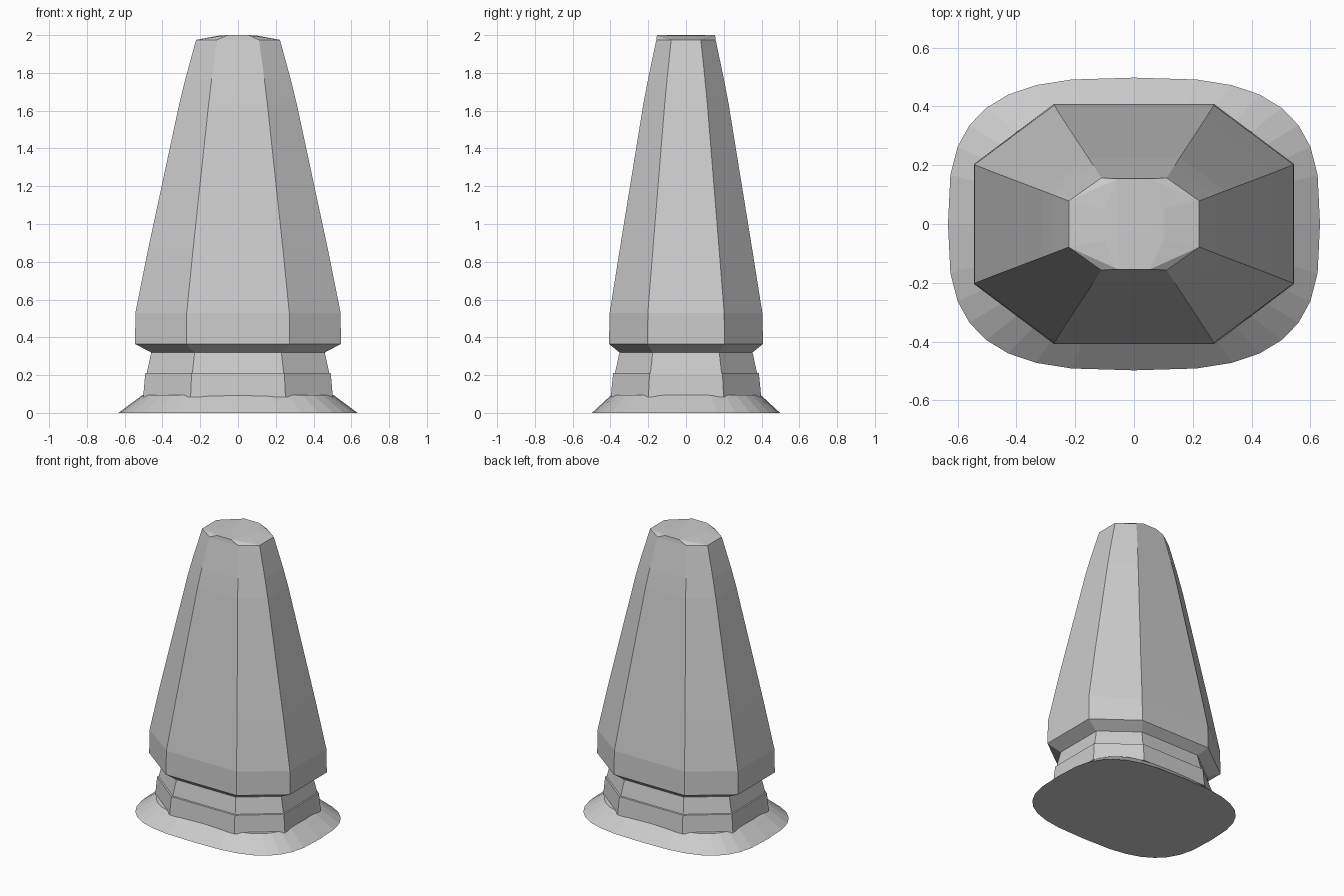
import bpy, bmesh, math

if "Cube" in bpy.data.objects:
    bpy.data.objects.remove(bpy.data.objects["Cube"])

grey = bpy.data.materials.new("stone_grey")
grey.diffuse_color = (0.6, 0.6, 0.6, 1)
grey.use_nodes = True
grey.node_tree.nodes["Principled BSDF"].inputs["Base Color"].default_value = grey.diffuse_color


def finish(bm, name):
    bmesh.ops.recalc_face_normals(bm, faces=bm.faces)
    mesh = bpy.data.meshes.new(name)
    bm.to_mesh(mesh)
    bm.free()
    mesh.materials.append(grey)
    ob = bpy.data.objects.new(name, mesh)
    bpy.context.collection.objects.link(ob)
    return ob


def octagon(a, b):
    """Octagon with short sides on the axes and wide chamfers."""
    q = [(a, b / 2), (a / 2, b)]
    return (q + [(-x, y) for x, y in reversed(q)] + [(-x, -y) for x, y in q]
            + [(x, -y) for x, y in reversed(q)])


def rounded(a, b, n=32):
    """Superellipse outline."""
    pts = []
    for i in range(n):
        t = 2 * math.pi * i / n
        c, s = math.cos(t), math.sin(t)
        pts.append((math.copysign(a * abs(c) ** (2 / 3), c),
                    math.copysign(b * abs(s) ** (2 / 3), s)))
    return pts


def loft(name, outline, levels, bottom=True, top=True):
    bm = bmesh.new()
    rings = [[bm.verts.new((x, y, z)) for x, y in outline(a, b)] for z, a, b in levels]
    for lo, hi in zip(rings, rings[1:]):
        for i in range(len(lo)):
            j = (i + 1) % len(lo)
            bm.faces.new((lo[i], lo[j], hi[j], hi[i]))
    if bottom:
        bm.faces.new(rings[0][::-1])
    if top:
        bm.faces.new(rings[-1])
    return finish(bm, name)


# flared round skirt
loft("base_skirt", rounded, [(0, 0.633, 0.498), (0.095, 0.505, 0.395)])

# stepped octagonal collar
loft("collar", octagon, [(0.085, 0.502, 0.398), (0.21, 0.491, 0.386),
                         (0.212, 0.483, 0.376), (0.33, 0.457, 0.35)])

# tapering octagonal body with undercut lower rim
loft("tapered_body", octagon, [
    (0.32, 0.46, 0.352), (0.365, 0.545, 0.408), (0.53, 0.543, 0.404),
    (0.87, 0.475, 0.35), (1.64, 0.31, 0.225), (1.77, 0.278, 0.2),
    (1.975, 0.222, 0.157)], top=False)

# low cap whose front and back edges rise to the top
bm = bmesh.new()
for x, y in octagon(0.222, 0.157):
    bm.verts.new((x, y, 1.975))
for sx in (-1, 1):
    for sy in (-1, 1):
        bm.verts.new((0.055 * sx, 0.154 * sy, 2.0))
        bm.verts.new((0.10 * sx, 0.055 * sy, 1.997))
bmesh.ops.convex_hull(bm, input=bm.verts)
finish(bm, "top_cap")
